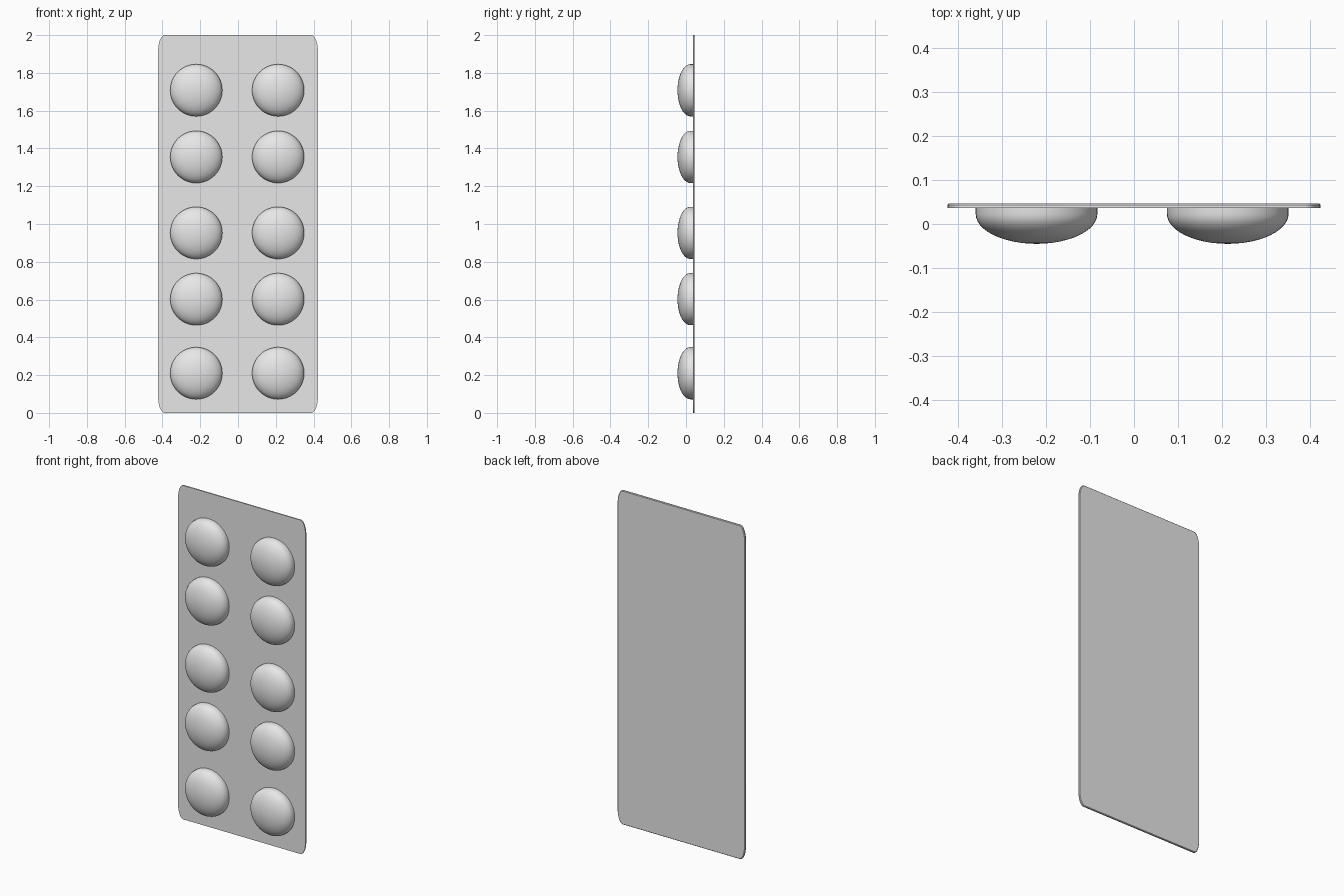
import bpy, bmesh
from math import sin, cos, pi, radians

cube = bpy.data.objects.get("Cube")
if cube:
    bpy.data.objects.remove(cube, do_unlink=True)

mat = bpy.data.materials.new("pale grey")
mat.use_nodes = True
grey = (0.8, 0.8, 0.8, 1)
mat.diffuse_color = grey
mat.node_tree.nodes["Principled BSDF"].inputs["Base Color"].default_value = grey


def finish(name, bm):
    bmesh.ops.recalc_face_normals(bm, faces=bm.faces)
    mesh = bpy.data.meshes.new(name)
    bm.to_mesh(mesh)
    bm.free()
    mesh.materials.append(mat)
    ob = bpy.data.objects.new(name, mesh)
    bpy.context.collection.objects.link(ob)
    bpy.ops.object.select_all(action="DESELECT")
    ob.select_set(True)
    bpy.context.view_layer.objects.active = ob
    bpy.ops.object.shade_smooth_by_angle(angle=radians(35))
    return ob


def outline(inset):
    """Rectangle with tall, narrow rounded corners."""
    w, h, rx, rz, steps = 0.423 - inset, 1 - inset, 0.034, 0.085, 6
    pts = []
    for q, (sx, sz) in enumerate([(1, 1), (-1, 1), (-1, -1), (1, -1)]):
        for i in range(steps + 1):
            a = (q + i / steps) * pi / 2
            pts.append((sx * (w - rx) + rx * cos(a), 1 + sz * (h - rz) + rz * sin(a)))
    return pts


# Backing card: lofted outlines with a softened back edge
bm = bmesh.new()
loops = [[bm.verts.new((x, y, z)) for x, z in outline(inset)]
         for y, inset in [(0.036, 0), (0.043, 0), (0.046, 0.003)]]
for lower, upper in zip(loops, loops[1:]):
    for i in range(len(lower)):
        j = (i + 1) % len(lower)
        bm.faces.new((lower[i], lower[j], upper[j], upper[i]))
bm.faces.new(loops[0])
bm.faces.new(loops[-1])
finish("backing_card", bm)

# Pill blisters: flattened domes with a short straight wall into the card
RADIUS, DEPTH, RIM_Y = 0.138, 0.068, 0.023
for row, z in enumerate([0.21, 0.602, 0.953, 1.355, 1.708], 1):
    for side, x in (("right", -0.221), ("left", 0.2125)):
        bm = bmesh.new()
        bmesh.ops.create_uvsphere(bm, u_segments=48, v_segments=24, radius=1)
        bmesh.ops.delete(bm, geom=[v for v in bm.verts if v.co.z < -0.01], context="VERTS")
        rim = [e for e in bm.edges if e.is_boundary]
        wall = bmesh.ops.extrude_edge_only(bm, edges=rim)["geom"]
        for v in wall:
            if isinstance(v, bmesh.types.BMVert):
                v.co.z = -0.22
        for v in bm.verts:
            px, pz, depth = v.co
            v.co = (x + px * RADIUS, RIM_Y - depth * DEPTH, z + pz * RADIUS)
        finish(f"blister_{side}_{row}", bm)
